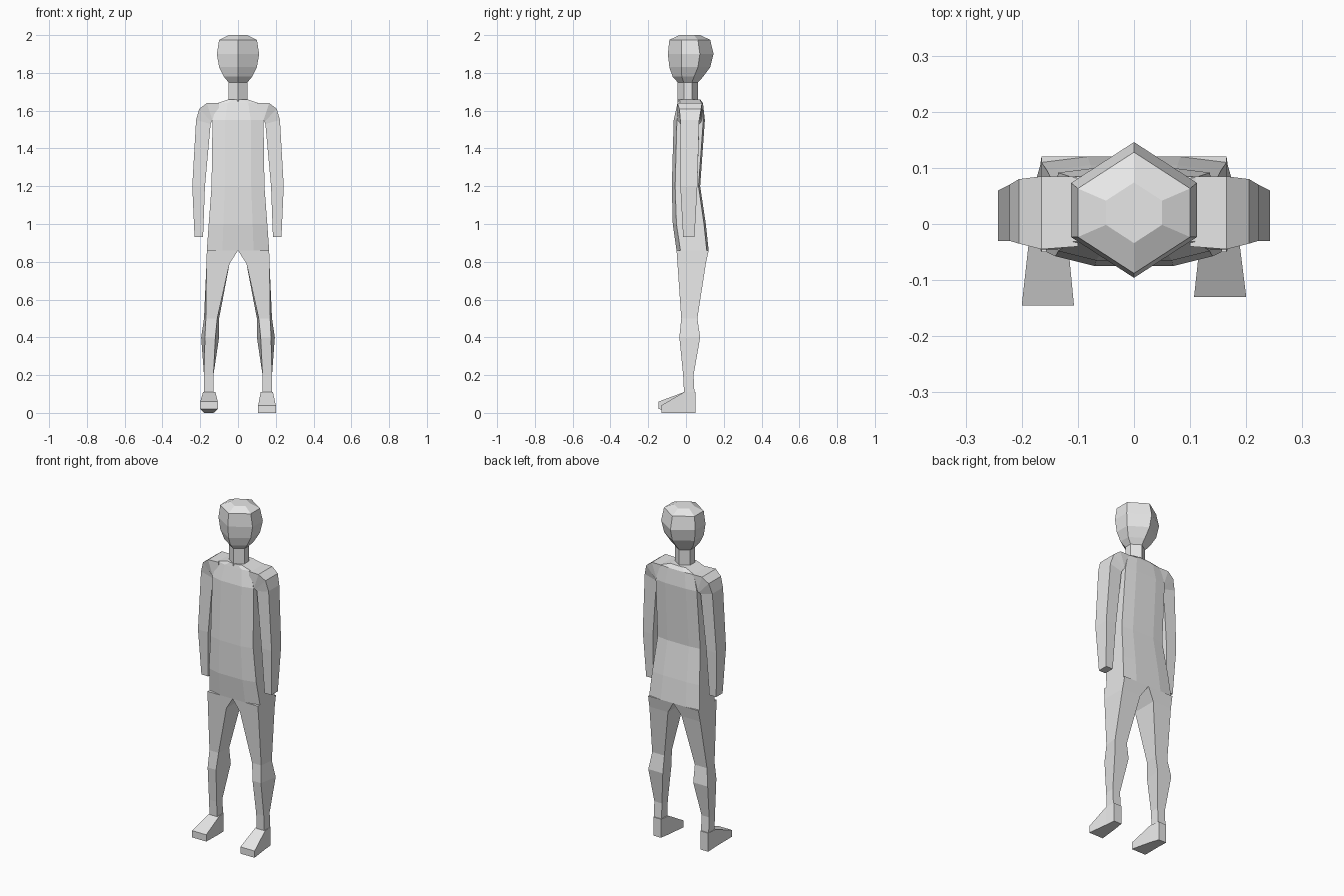
import bpy
import bmesh

cube = bpy.data.objects.get("Cube")
if cube:
    bpy.data.objects.remove(cube, do_unlink=True)

colour = (0.8, 0.8, 0.8, 1)
grey = bpy.data.materials.new("plain_grey")
grey.use_nodes = True
grey.diffuse_color = colour
grey.node_tree.nodes["Principled BSDF"].inputs["Base Color"].default_value = colour


def loft(name, rings):
    """Skin a row of equal point rings into a closed flat-shaded body."""
    bm = bmesh.new()
    loops = [[bm.verts.new(point) for point in ring] for ring in rings]
    for lower, upper in zip(loops, loops[1:]):
        for i in range(len(lower)):
            bm.faces.new((lower[i - 1], lower[i], upper[i], upper[i - 1]))
    bm.faces.new(loops[0])
    bm.faces.new(loops[-1])
    bmesh.ops.recalc_face_normals(bm, faces=bm.faces)
    mesh = bpy.data.meshes.new(name)
    bm.to_mesh(mesh)
    bm.free()
    mesh.materials.append(grey)
    body = bpy.data.objects.new(name, mesh)
    bpy.context.collection.objects.link(body)
    return body


def hexagon(z, size, middle):
    """Six-sided section with its points towards the front and back."""
    depth = size * 1.08
    side = depth * 0.4
    return [(0, middle - depth, z), (size, middle - side, z), (size, middle + side, z),
            (0, middle + depth, z), (-size, middle + side, z), (-size, middle - side, z)]


def trunk(z, width, front, back):
    """Eight-sided section with shallow chamfers at the front and back."""
    inner, cut = width / 2, width / 8
    half = [(inner, front, z), (width, front + cut, z),
            (width, back - cut / 2, z), (inner, back, z)]
    return half + [(-x, y, height) for x, y, height in reversed(half)]


def slab(z, inner, outer, front, back, slope=0, chamfer=0):
    """Four-sided limb section; slope lifts the outer edge, chamfer narrows the front."""
    return [(inner + chamfer, front, z), (outer - chamfer, front, z + slope),
            (outer, back, z + slope), (inner, back, z)]


def upright(y, inner, outer, bottom, top):
    """Four-sided foot section standing across the foot."""
    return [(inner, y, bottom), (outer, y, bottom), (outer, y, top), (inner, y, top)]


def mirrored(rings, side):
    return [[(side * x, y, z) for x, y, z in ring] for ring in rings]


# Head and neck
loft("head", [
    hexagon(z=1.75, size=0.05, middle=0.01),
    hexagon(z=1.78, size=0.075, middle=0.01),
    hexagon(z=1.83, size=0.1, middle=0.02),
    hexagon(z=1.9, size=0.112, middle=0.025),
    hexagon(z=1.975, size=0.1, middle=0.02),
    hexagon(z=2, size=0.05, middle=0.02),
])
loft("neck", [hexagon(z=z, size=0.05, middle=0.01) for z in (1.64, 1.77)])

# Torso from the crotch to the base of the neck
loft("torso", [
    trunk(z=0.86, width=0.165, front=-0.05, back=0.12),
    trunk(z=1, width=0.155, front=-0.07, back=0.105),
    trunk(z=1.2, width=0.14, front=-0.075, back=0.075),
    trunk(z=1.55, width=0.135, front=-0.065, back=0.1),
    trunk(z=1.64, width=0.11, front=-0.045, back=0.09),
    trunk(z=1.66, width=0.05, front=-0.04, back=0.075),
])

# Arm from inside the shoulder to the blunt hand
arm = [
    slab(z=1.55, inner=0.1, outer=0.1, front=-0.04, back=0.085, slope=0.09),
    slab(z=1.55, inner=0.135, outer=0.165, front=-0.045, back=0.085, slope=0.09),
    slab(z=1.54, inner=0.14, outer=0.205, front=-0.035, back=0.08, slope=0.07),
    slab(z=1.53, inner=0.145, outer=0.222, front=-0.03, back=0.07, slope=0.02),
    slab(z=1.2, inner=0.175, outer=0.242, front=-0.03, back=0.06),
    slab(z=0.93, inner=0.185, outer=0.23, front=-0.015, back=0.045),
]

# Leg from the hip through the knee to the ankle
leg = [
    slab(z=0.86, inner=0, outer=0.165, front=-0.05, back=0.12),
    slab(z=0.79, inner=0.045, outer=0.167, front=-0.045, back=0.105),
    slab(z=0.5, inner=0.1, outer=0.18, front=-0.025, back=0.06, chamfer=0.01),
    slab(z=0.4, inner=0.1, outer=0.195, front=-0.035, back=0.075, chamfer=0.02),
    slab(z=0.2, inner=0.13, outer=0.18, front=-0.015, back=0.04),
    slab(z=0.1, inner=0.13, outer=0.18, front=-0.01, back=0.045),
]

# Paired limbs; the right toe reaches further and is lifted slightly
for name, side, toe, lift in (("left", 1, -0.13, 0), ("right", -1, -0.145, 0.02)):
    foot = [
        upright(y=0.05, inner=0.13, outer=0.18, bottom=0, top=0.11),
        upright(y=-0.01, inner=0.12, outer=0.185, bottom=lift / 3, top=0.11),
        upright(y=toe, inner=0.107, outer=0.2, bottom=lift, top=lift + 0.04),
    ]
    for part, rings in (("arm", arm), ("leg", leg), ("foot", foot)):
        loft(name + "_" + part, mirrored(rings, side))
